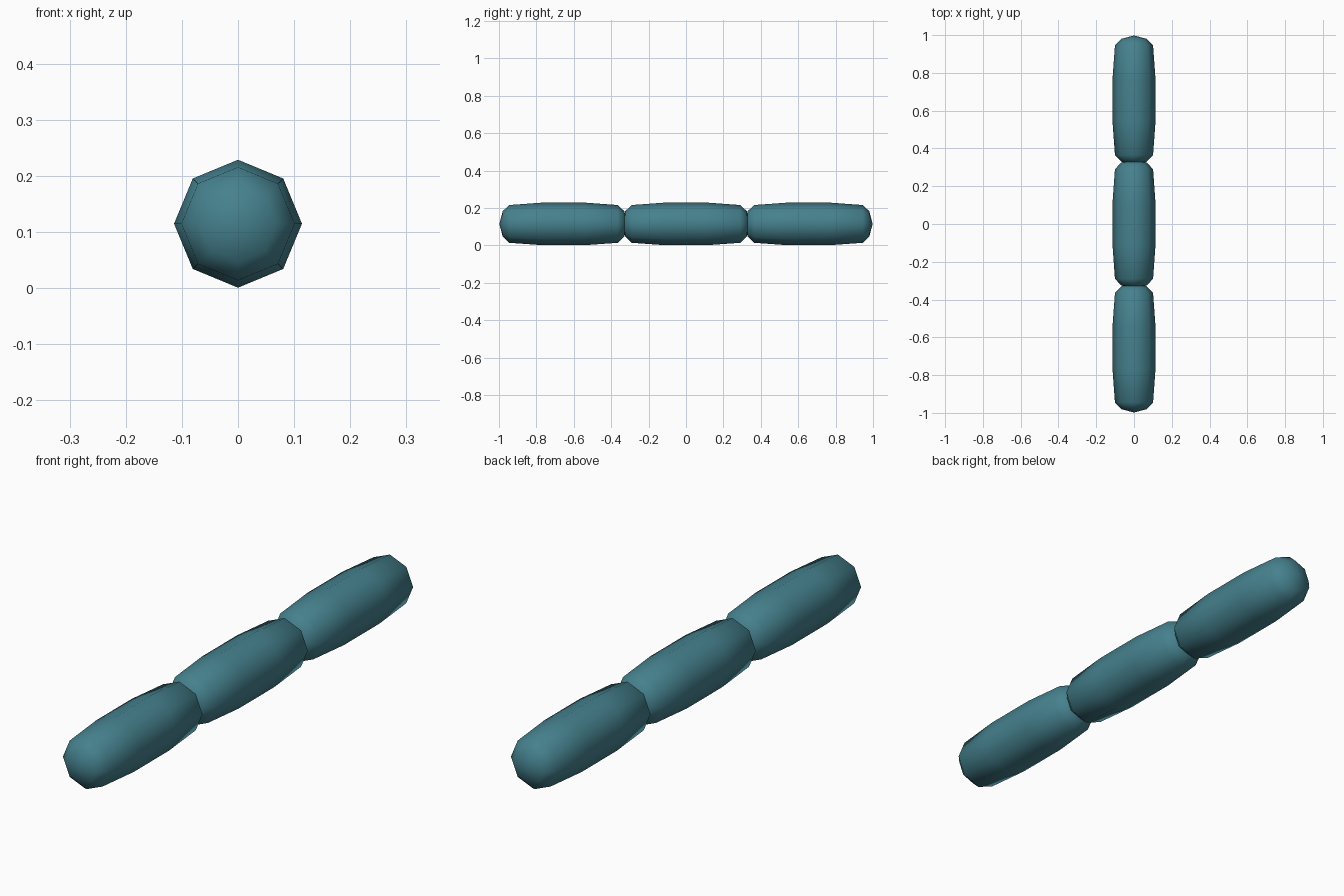
import bpy, bmesh
from math import cos, sin, tau

if "Cube" in bpy.data.objects:
    bpy.data.objects.remove(bpy.data.objects["Cube"])

SIDES = 8
CENTRE_Z = 0.115
# half-profile of one rounded link: (distance along y, radius)
HALF = [(0.11, 0.114), (0.29, 0.101), (0.325, 0.068)]
TIP = 0.343


def link(name, y_centre):
    bm = bmesh.new()
    profile = [(-y, r) for y, r in reversed(HALF)] + HALF
    # eight-sided rings along the length
    rings = [[bm.verts.new((r * sin(tau * i / SIDES), y, r * cos(tau * i / SIDES)))
              for i in range(SIDES)] for y, r in profile]
    for a, b in zip(rings, rings[1:]):
        for i in range(SIDES):
            j = (i + 1) % SIDES
            bm.faces.new((a[i], a[j], b[j], b[i]))
    # shallow pointed caps
    for ring, y in ((rings[0], -TIP), (rings[-1], TIP)):
        tip = bm.verts.new((0, y, 0))
        for i in range(SIDES):
            bm.faces.new((ring[i], ring[(i + 1) % SIDES], tip))
    bmesh.ops.recalc_face_normals(bm, faces=bm.faces)
    for f in bm.faces:
        f.smooth = True
    mesh = bpy.data.meshes.new(name)
    bm.to_mesh(mesh)
    bm.free()
    mesh.materials.append(teal)
    obj = bpy.data.objects.new(name, mesh)
    obj.location = (0, y_centre, CENTRE_Z)
    bpy.context.collection.objects.link(obj)


teal = bpy.data.materials.new("teal")
teal.diffuse_color = (0.06, 0.22, 0.27, 1)
teal.use_nodes = True
teal.node_tree.nodes["Principled BSDF"].inputs["Base Color"].default_value = teal.diffuse_color

# three links end to end
for name, y in (("front_link", -0.655), ("middle_link", 0.0), ("back_link", 0.655)):
    link(name, y)
